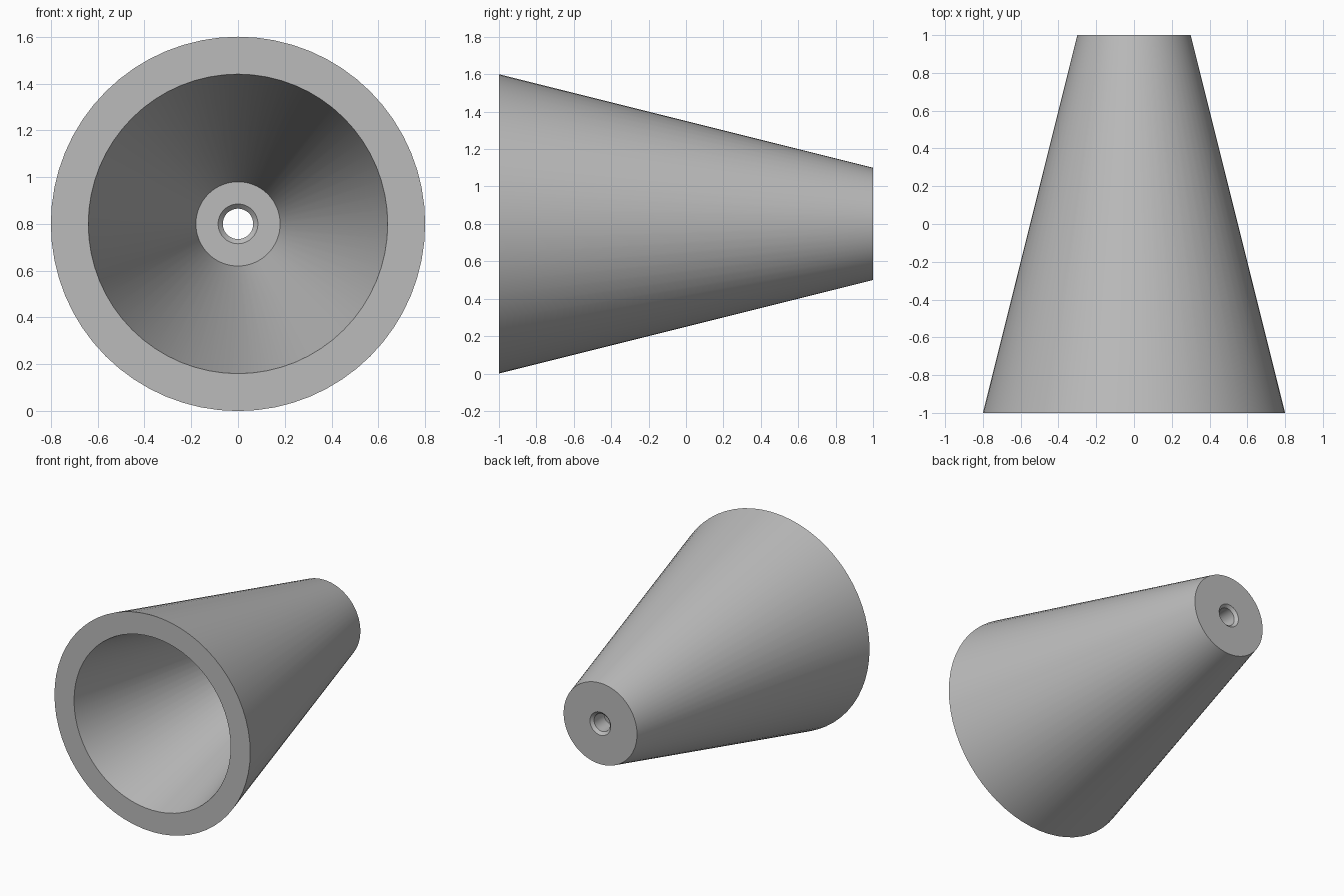
import bpy, bmesh, math

cube = bpy.data.objects.get("Cube")
if cube:
    bpy.data.objects.remove(cube, do_unlink=True)

SEGMENTS = 64
CENTRE_Z = 0.8
WALL = 0.16
HOLE, CHAMFER = 0.065, 0.02

# Plain grey material
grey = bpy.data.materials.new("light_grey")
grey.use_nodes = True
colour = (0.5, 0.5, 0.5, 1)
grey.diffuse_color = colour
grey.node_tree.nodes["Principled BSDF"].inputs["Base Color"].default_value = colour

# Closed wall section as (radius, y): outside, back plate, chamfered hole, inside
floor_y = 1 - WALL
profile = [
    (0.8, -1), (0.3, 1),
    (HOLE + CHAMFER, 1), (HOLE, 1 - CHAMFER),
    (HOLE, floor_y + CHAMFER), (HOLE + CHAMFER, floor_y),
    (0.18, floor_y), (0.8 - WALL, -1),
]

# Revolve the section around the y axis
bm = bmesh.new()
rings = []
for i in range(SEGMENTS):
    a = 2 * math.pi * i / SEGMENTS
    rings.append([bm.verts.new((r * math.cos(a), y, CENTRE_Z + r * math.sin(a)))
                  for r, y in profile])
for i, ring in enumerate(rings):
    after = rings[(i + 1) % SEGMENTS]
    for j in range(len(profile)):
        k = (j + 1) % len(profile)
        bm.faces.new((ring[j], ring[k], after[k], after[j]))
bmesh.ops.recalc_face_normals(bm, faces=bm.faces)

mesh = bpy.data.meshes.new("hollow_cone")
bm.to_mesh(mesh)
bm.free()
cone = bpy.data.objects.new("hollow_cone", mesh)
bpy.context.collection.objects.link(cone)
mesh.materials.append(grey)

# Smooth sides with crisp rims
bpy.ops.object.select_all(action="DESELECT")
cone.select_set(True)
bpy.context.view_layer.objects.active = cone
bpy.ops.object.shade_smooth_by_angle(angle=math.radians(30))
